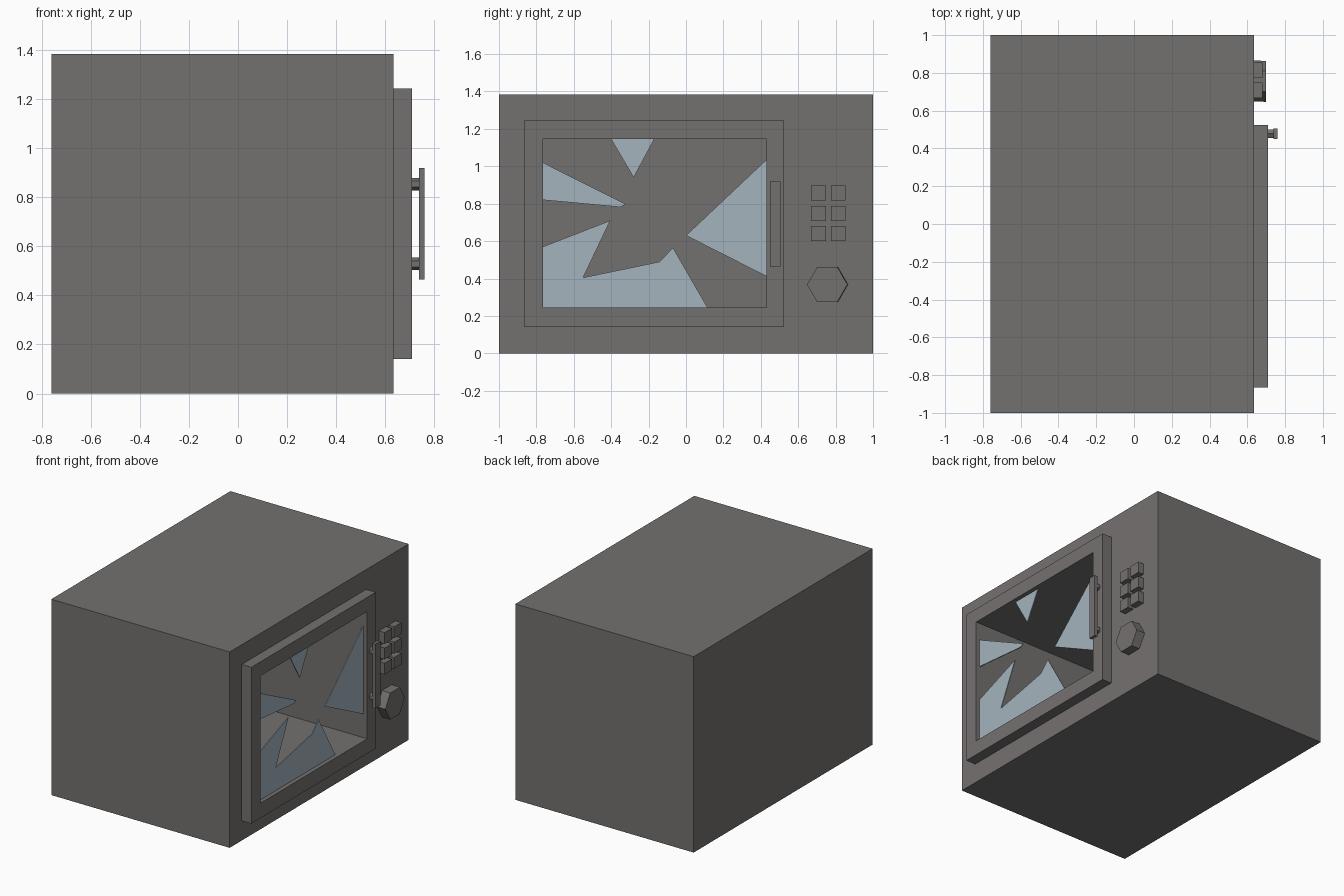
import bpy, bmesh, math

if "Cube" in bpy.data.objects:
    bpy.data.objects.remove(bpy.data.objects["Cube"])


def material(name, rgb):
    m = bpy.data.materials.new(name)
    m.diffuse_color = (*rgb, 1.0)
    m.use_nodes = True
    m.node_tree.nodes["Principled BSDF"].inputs["Base Color"].default_value = m.diffuse_color
    return m


GREY = material("warm grey", (0.175, 0.166, 0.162))
GLASS = material("pale blue glass", (0.375, 0.455, 0.515))


def finish(bm, name, mat):
    bmesh.ops.recalc_face_normals(bm, faces=bm.faces[:])
    me = bpy.data.meshes.new(name)
    bm.to_mesh(me)
    bm.free()
    me.materials.append(mat)
    ob = bpy.data.objects.new(name, me)
    bpy.context.collection.objects.link(ob)
    return ob


def rect(y0, y1, z0, z1):
    return [(y0, z0), (y1, z0), (y1, z1), (y0, z1)]


def loft(name, rings, mat=GREY, closed=False):
    """Bridge (x, outline) rings; cap the ends, or join last to first."""
    bm = bmesh.new()
    loops = [[bm.verts.new((x, y, z)) for y, z in pts] for x, pts in rings]
    pairs = list(zip(loops, loops[1:]))
    if closed:
        pairs.append((loops[-1], loops[0]))
    else:
        bm.faces.new(loops[0])
        bm.faces.new(loops[-1])
    for a, b in pairs:
        n = len(a)
        for i in range(n):
            j = (i + 1) % n
            bm.faces.new((a[i], a[j], b[j], b[i]))
    return finish(bm, name, mat)


def prism(name, x0, x1, pts, mat=GREY):
    return loft(name, [(x0, pts), (x1, pts)], mat)


def hexagon(cy, cz, r):
    return [(cy + r * math.cos(math.radians(60 * i)),
             cz + r * math.sin(math.radians(60 * i))) for i in range(6)]


FRONT, DOOR = 0.635, 0.71
outer = rect(-1, 1, 0, 1.385)
opening = rect(-0.765, 0.43, 0.245, 1.145)
door_edge = rect(-0.865, 0.525, 0.14, 1.245)

# Body with hollow cooking cavity
loft("body", [(-0.76, outer), (FRONT, outer), (FRONT, opening), (-0.66, opening)])

# Door frame around the window
loft("door_frame", [(FRONT, door_edge), (DOOR, door_edge),
                    (DOOR, opening), (FRONT, opening)], closed=True)

# Broken glass shards left in the window
shards = [
    [(-0.40, 1.145), (-0.17, 1.145), (-0.28, 0.94)],
    [(-0.765, 1.02), (-0.765, 0.82), (-0.35, 0.782), (-0.322, 0.797)],
    [(0.43, 1.035), (0.0, 0.63), (0.43, 0.412)],
    [(-0.765, 0.57), (-0.405, 0.71), (-0.55, 0.405), (-0.14, 0.49),
     (-0.07, 0.565), (0.115, 0.245), (-0.765, 0.245)],
]
for i, pts in enumerate(shards):
    prism(f"glass_shard_{i + 1}", 0.674, 0.680, pts, GLASS)

# Handle bar on two short posts
prism("handle_bar", 0.738, 0.76, rect(0.45, 0.505, 0.465, 0.92))
for label, z in (("lower", 0.529), ("upper", 0.854)):
    prism(f"handle_post_{label}", DOOR, 0.74,
          [(y, zz) for zz, y in hexagon(z, 0.478, 0.025)])

# Keypad buttons, two columns by three rows
for c, y in enumerate((0.708, 0.814)):
    for r, z in enumerate((0.64, 0.748, 0.857)):
        prism(f"button_{c + 1}_{r + 1}", FRONT, 0.68,
              rect(y - 0.04, y + 0.04, z - 0.04, z + 0.04))

# Hexagonal dial
loft("dial", [(FRONT, hexagon(0.757, 0.368, 0.109)),
              (0.70, hexagon(0.755, 0.368, 0.108))])
